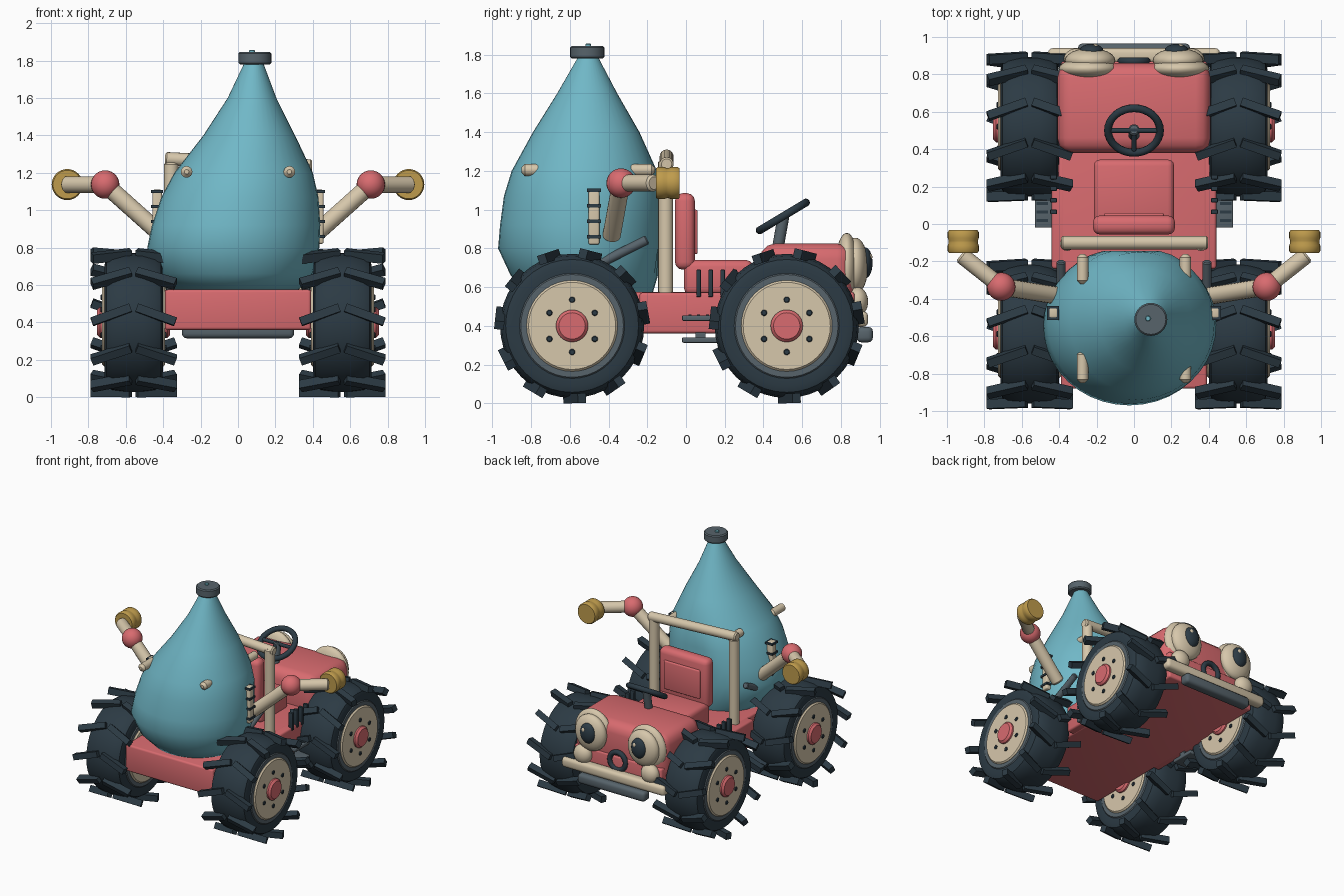
import bpy, bmesh, math
from mathutils import Vector, Matrix

if "Cube" in bpy.data.objects:
    bpy.data.objects.remove(bpy.data.objects["Cube"])


def material(name, r, g, b):
    m = bpy.data.materials.new(name)
    m.use_nodes = True
    m.diffuse_color = (r, g, b, 1)
    m.node_tree.nodes["Principled BSDF"].inputs["Base Color"].default_value = (r, g, b, 1)
    return m


RED = material("coral red", 0.69, 0.147, 0.16)
TEAL = material("teal", 0.163, 0.477, 0.571)
DARK = material("rubber", 0.025, 0.043, 0.058)
GREY = material("slate grey", 0.095, 0.126, 0.147)
CREAM = material("cream", 0.674, 0.571, 0.407)
GOLD = material("brass", 0.52, 0.33, 0.073)


def finish(name, bm, mat, angle=35):
    bmesh.ops.recalc_face_normals(bm, faces=bm.faces)
    me = bpy.data.meshes.new(name)
    bm.to_mesh(me)
    bm.free()
    me.materials.append(mat)
    for p in me.polygons:
        p.use_smooth = True
    me.set_sharp_from_angle(angle=math.radians(angle))
    ob = bpy.data.objects.new(name, me)
    bpy.context.collection.objects.link(ob)
    return ob


def box(name, lo, hi, mat, bevel=0.0):
    lo, hi = Vector(lo), Vector(hi)
    bm = bmesh.new()
    bmesh.ops.create_cube(bm, size=1, matrix=Matrix.Translation((lo + hi) / 2)
                          @ Matrix.Diagonal((*(hi - lo), 1)))
    if bevel:
        bmesh.ops.bevel(bm, geom=bm.edges[:], offset=bevel, segments=3,
                        profile=0.5, affect='EDGES')
    return finish(name, bm, mat)


def loft(name, rings, mat, angle=35):
    bm = bmesh.new()
    loops = [[bm.verts.new(p) for p in ring] for ring in rings]
    n = len(loops[0])
    for a, b in zip(loops, loops[1:]):
        for i in range(n):
            j = (i + 1) % n
            bm.faces.new((a[i], a[j], b[j], b[i]))
    bm.faces.new(loops[0])
    bm.faces.new(loops[-1])
    return finish(name, bm, mat, angle)


def lathe(name, origin, axis, profile, mat, n=32):
    """Revolve (radius, height) pairs about an axis through the origin."""
    q = Vector(axis).to_track_quat('Z', 'Y')
    rings = [[Vector(origin) + q @ Vector((r * math.cos(t * math.tau / n),
                                           r * math.sin(t * math.tau / n), h))
              for t in range(n)] for r, h in profile]
    return loft(name, rings, mat)


def rod(name, a, b, r, mat, n=16, soft=0.25):
    d = Vector(b) - Vector(a)
    e, h = r * soft, d.length
    return lathe(name, a, d, [(r - e, 0), (r, e), (r, h - e), (r - e, h)], mat, n)


def ball(name, centre, scale, mat):
    bm = bmesh.new()
    bmesh.ops.create_uvsphere(bm, u_segments=24, v_segments=16, radius=1,
                              matrix=Matrix.Translation(centre) @ Matrix.Diagonal((*scale, 1)))
    return finish(name, bm, mat, 60)


def torus(name, centre, rot, major, minor, mat):
    bpy.ops.mesh.primitive_torus_add(location=centre, rotation=rot, major_radius=major,
                                     minor_radius=minor, major_segments=32, minor_segments=10)
    ob = bpy.context.object
    ob.name = name
    ob.data.materials.append(mat)
    bpy.ops.object.shade_smooth()


# Body, hood and seat
box("chassis", (-0.39, -0.88, 0.36), (0.39, 0.87, 0.575), RED, 0.015)
box("floor_pan", (-0.44, -0.24, 0.362), (0.44, 0.40, 0.572), RED, 0.015)
box("hood", (-0.41, 0.38, 0.46), (0.41, 0.86, 0.825), RED, 0.08)
box("seat_cushion", (-0.215, -0.01, 0.56), (0.215, 0.345, 0.74), RED, 0.035)
box("seat_back", (-0.22, -0.057, 0.69), (0.22, 0.046, 1.085), RED, 0.04)
box("seat_pad", (-0.16, 0.03, 0.77), (0.16, 0.06, 1.0), RED, 0.01)

# Leaning tank: z, centre x, centre y, half width, half depth
TANK = [(0.575, -0.01, -0.50, 0.335, 0.33), (0.66, -0.02, -0.525, 0.42, 0.38),
        (0.80, -0.025, -0.545, 0.46, 0.425), (0.92, -0.01, -0.54, 0.45, 0.42),
        (1.07, 0.01, -0.53, 0.42, 0.41), (1.2, 0.03, -0.525, 0.37, 0.375),
        (1.4, 0.06, -0.515, 0.245, 0.275), (1.6, 0.075, -0.51, 0.13, 0.155),
        (1.8, 0.085, -0.505, 0.045, 0.045)]
N = 40
loft("tank", [[(cx + rx * math.cos(i * math.tau / N),
                min(-0.145, cy + ry * math.sin(i * math.tau / N)), z) for i in range(N)]
              for z, cx, cy, rx, ry in TANK], TEAL, 50)
lathe("tank_cap", (0.09, -0.51, 1.78), (0, 0, 1),
      [(0.08, 0), (0.088, 0.008), (0.088, 0.057), (0.08, 0.065)], GREY)
rod("cap_valve", (0.075, -0.505, 1.83), (0.075, -0.505, 1.857), 0.015, TEAL)

# Roll bar crosspiece, bumpers and steering
rod("roll_bar_top", (-0.39, -0.1, 1.275), (0.395, -0.1, 1.235), 0.036, CREAM)
box("bumper", (-0.46, 0.86, 0.395), (0.46, 0.94, 0.475), CREAM, 0.025)
box("lower_bumper", (-0.3, 0.88, 0.315), (0.3, 0.965, 0.395), GREY, 0.025)
torus("mouth_ring", (0, 0.87, 0.54), (math.pi / 2, 0, 0), 0.07, 0.02, DARK)
TILT = math.radians(31)
torus("steering_wheel", (0, 0.5, 0.965), (TILT, 0, 0), 0.139, 0.021, DARK)
rod("steering_spoke", (-0.14, 0.5, 0.965), (0.14, 0.5, 0.965), 0.014, DARK)
rod("steering_spoke_lower", (0, 0.5, 0.965), (0, 0.385, 0.896), 0.014, DARK)
rod("steering_column", (0, 0.47, 0.78), (0, 0.505, 0.975), 0.03, GREY)


def wheel(name, x, y):
    c = (x, y, 0.4)

    def disc(part, r, half, mat, lip=0.01):
        lathe(name + part, c, (1, 0, 0), [(r - lip, -half), (r, lip - half),
                                          (r, half - lip), (r - lip, half)], mat, 40)
    lathe(name + "_tyre", c, (1, 0, 0),
          [(0.26, -0.148), (0.31, -0.155), (0.343, -0.145), (0.362, -0.115), (0.372, -0.05),
           (0.372, 0.05), (0.362, 0.115), (0.343, 0.145), (0.31, 0.155), (0.26, 0.148)], DARK, 40)
    disc("_rim", 0.275, 0.156, GREY)
    disc("_plate", 0.235, 0.168, CREAM)
    disc("_hub", 0.083, 0.195, RED, 0.015)
    for k in range(6):
        t = math.pi / 2 + k * math.pi / 3
        p = Vector((x, y + 0.135 * math.cos(t), 0.4 + 0.135 * math.sin(t)))
        off = Vector((0.176, 0, 0))
        rod(name + "_bolt", p - off, p + off, 0.016, DARK, 10)
    # Chevron tread lugs, swept back toward each shoulder
    bm = bmesh.new()
    for k in range(11):
        t = math.radians(-88) + k * math.tau / 11
        for h in (1, -1):
            bmesh.ops.create_cube(bm, size=1, matrix=Matrix.Translation(c)
                                  @ Matrix.Rotation(t, 4, 'X')
                                  @ Matrix.Translation((h * 0.12, 0.374, 0))
                                  @ Matrix.Rotation(-h * 0.35, 4, 'Y')
                                  @ Matrix.Diagonal((0.22, 0.05, 0.045, 1)))
    finish(name + "_lugs", bm, DARK)


for s, side in ((1, "left"), (-1, "right")):
    wheel(side + "_tank_wheel", s * 0.558, -0.588)
    wheel(side + "_hood_wheel", s * 0.558, 0.52)

    # Arm with ball elbow and brass cuff
    elbow = (s * 0.71, -0.335, 1.137)
    rod(side + "_upper_arm", (s * 0.40, -0.385, 0.86), elbow, 0.047, CREAM)
    ball(side + "_elbow", elbow, (0.076,) * 3, RED)
    rod(side + "_forearm", elbow, (s * 0.925, -0.165, 1.137), 0.044, CREAM)
    lathe(side + "_cuff", (s * 0.913, -0.155, 1.137), (0, 1, 0),
          [(0.076, 0), (0.083, 0.01), (0.083, 0.04), (0.078, 0.055),
           (0.078, 0.065), (0.083, 0.08), (0.083, 0.112), (0.076, 0.122)], GOLD)

    # Tank pegs and side ladder gauge
    for y0, y1 in ((-0.85, -0.68), (-0.32, -0.16)):
        rod(side + "_tank_peg", (s * 0.275, y0, 1.205), (s * 0.275, y1, 1.205),
            0.031, CREAM, soft=0.6)
    box(side + "_gauge", (s * 0.432 - 0.025, -0.503, 0.82), (s * 0.432 + 0.025, -0.447, 1.11),
        CREAM, 0.01)
    for k in range(4):
        z = 0.86 + k * 0.08
        box(side + "_gauge_rung", (s * 0.432 - 0.032, -0.512, z - 0.008),
            (s * 0.432 + 0.032, -0.438, z + 0.008), DARK)

    # Roll bar post, lever, side vents and steps
    rod(side + "_roll_post", (s * 0.357, -0.105, 0.55), (s * 0.357, -0.105, 1.255), 0.039, CREAM)
    rod(side + "_lever", (s * 0.37, -0.64, 0.58), (s * 0.39, -0.44, 0.725), 0.018, GREY)
    rod(side + "_lever_grip", (s * 0.39, -0.44, 0.725), (s * 0.39, -0.2, 0.845), 0.024, GREY)
    for k in range(4):
        y = 0.065 + k * 0.062
        box(side + "_vent", (s * 0.43 - 0.018, y - 0.012, 0.55),
            (s * 0.43 + 0.018, y + 0.012, 0.69), DARK, 0.004)
    for z in (0.44, 0.327):
        box(side + "_step", (s * 0.46 - 0.07, -0.02, z - 0.014),
            (s * 0.46 + 0.07, 0.175, z + 0.014), GREY, 0.006)
    for k in range(4):
        y = 0.02 + k * 0.045
        box(side + "_step_tread", (s * 0.49 - 0.03, y - 0.008, 0.45),
            (s * 0.49 + 0.03, y + 0.008, 0.459), DARK)
    box(side + "_step_bracket", (s * 0.415 - 0.02, 0.05, 0.32),
        (s * 0.415 + 0.02, 0.1, 0.44), GREY)

    # Eye with cheek
    ball(side + "_eye_socket", (s * 0.243, 0.83, 0.705), (0.16, 0.06, 0.175), CREAM)
    ball(side + "_eyeball", (s * 0.235, 0.875, 0.71), (0.135, 0.065, 0.145), CREAM)
    ball(side + "_pupil", (s * 0.228, 0.925, 0.725), (0.065, 0.038, 0.08), DARK)
    ball(side + "_eye_glint", (s * 0.228 + 0.02, 0.952, 0.755), (0.016, 0.01, 0.018), CREAM)
    ball(side + "_cheek", (s * 0.30, 0.885, 0.525), (0.075, 0.055, 0.075), CREAM)
